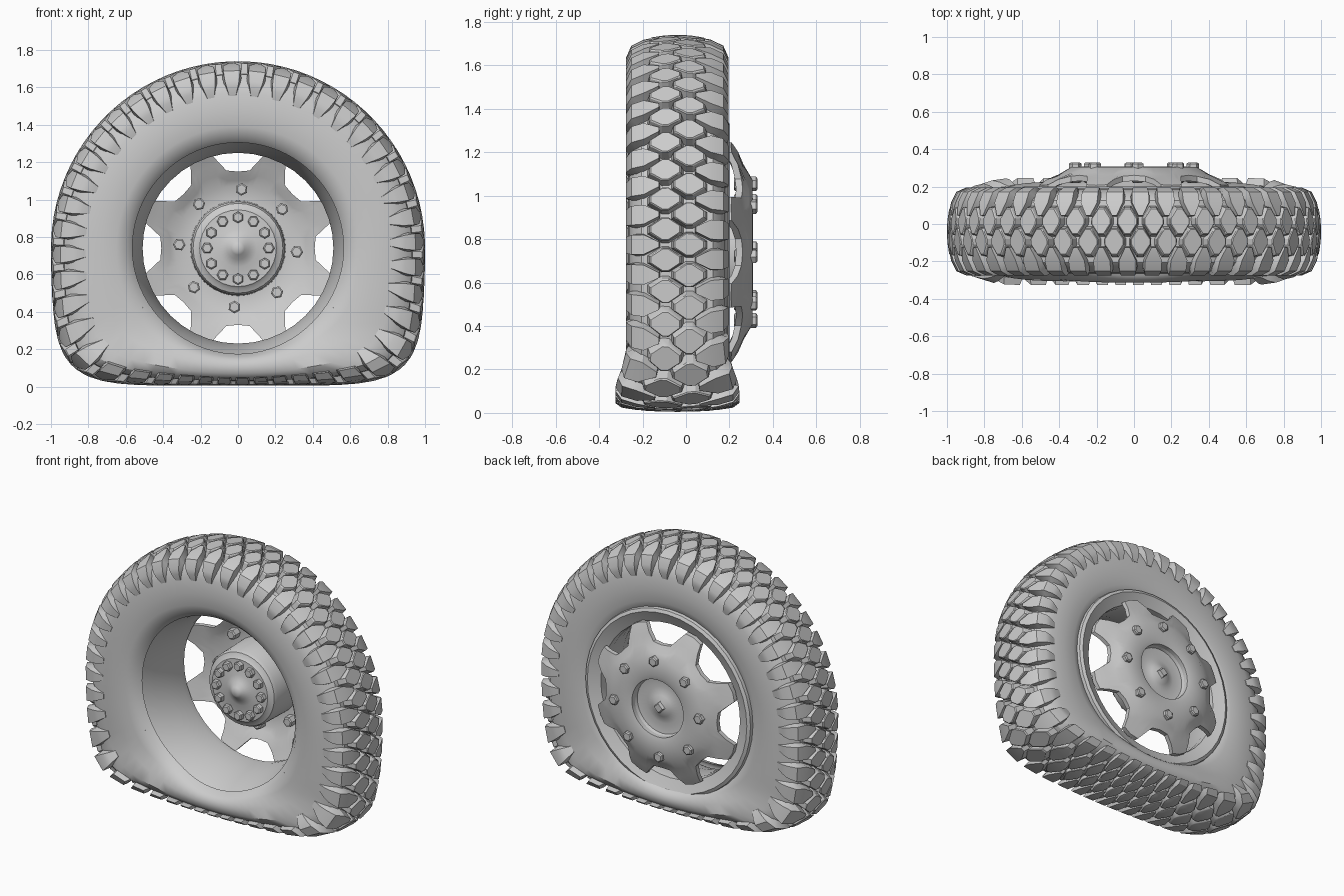
import bpy, bmesh
from math import sin, cos, pi, radians, hypot

if "Cube" in bpy.data.objects:
    bpy.data.objects.remove(bpy.data.objects["Cube"])

CZ, CY = 0.74, -0.04      # axle height, middle of the tyre width
BEAD = 0.57


def polar(a, r, y):
    return (r * cos(a), y, CZ + r * sin(a))


def flatten(p):
    """Deflate the tyre: squash below the rim, bulge sideways and along the axle."""
    x, y, z = p
    dz = z - CZ
    r = hypot(x, dz)
    if dz >= 0 or r < 1e-6:
        return p
    c, s = x / r, dz / r
    limit = (abs(c) ** 6 + (abs(s) / 0.735) ** 6) ** (-1 / 6)
    if r > BEAD:
        r = BEAD + (r - BEAD) * (limit - BEAD) / (1 - BEAD)
    x, dz = r * c, r * s
    t = -dz / 0.735
    x *= 1 - 0.05 * t * t
    w = max(0, min(1, (t - 0.62) / 0.25))
    y = CY + (y - CY) * (1 + 0.21 * w * w * (3 - 2 * w))
    return (x, y, CZ + dz)


def finish(bm, name, angle=35):
    bmesh.ops.recalc_face_normals(bm, faces=bm.faces)
    me = bpy.data.meshes.new(name)
    bm.to_mesh(me)
    bm.free()
    me.shade_smooth()
    me.set_sharp_from_angle(angle=radians(angle))
    ob = bpy.data.objects.new(name, me)
    bpy.context.collection.objects.link(ob)
    return ob


def skin(bm, loops, closed=True):
    """Bridge successive loops of points with quads; returns the vertex loops."""
    vs = [[bm.verts.new(p) for p in lp] for lp in loops]
    n = len(vs[0])
    for a, b in zip(vs, vs[1:]):
        for i in range(n if closed else n - 1):
            j = (i + 1) % n
            bm.faces.new((a[i], a[j], b[j], b[i]))
    return vs


def lathe(name, profile, n, warp=lambda p: p, angle=35, caps=False):
    bm = bmesh.new()
    vs = skin(bm, [[warp(polar(2 * pi * i / n, r, y)) for i in range(n)]
                   for y, r in profile])
    if caps:
        bm.faces.new(vs[0])
        bm.faces.new(vs[-1])
    return finish(bm, name, angle)


def bolts(name, count, ring, r, y0, y1, phase):
    bm = bmesh.new()
    for k in range(count):
        a = phase + 2 * pi * k / count
        cx, cz = ring * cos(a), CZ + ring * sin(a)
        d = 0.006
        prof = [(y0, r * 0.75), (y0 + d, r), (y1 - d, r), (y1, r * 0.75)]
        vs = skin(bm, [[(cx + q * cos(a + pi * i / 3), y, cz + q * sin(a + pi * i / 3))
                        for i in range(6)] for y, q in prof])
        bm.faces.new(vs[0])
        bm.faces.new(vs[-1])
    return finish(bm, name, 25)


# tyre carcass
half = [(0.165, 0.565), (0.205, 0.6), (0.22, 0.65), (0.226, 0.73), (0.22, 0.83),
        (0.2, 0.895), (0.165, 0.93)]
lathe("tyre_body", [(CY - v, r) for v, r in half] + [(CY, 0.95)] +
      [(CY + v, r) for v, r in reversed(half)], 80, flatten)

# tread: two rows of diamond blocks and two rows of shoulder lugs
N = 44
PITCH = 2 * pi / N
diamond = [(0.06, -0.016), (0.06, 0.016), (0.018, 0.08), (-0.018, 0.08),
           (-0.06, 0.016), (-0.06, -0.016), (-0.018, -0.08), (0.018, -0.08)]
shoulder = [(0.085, 0.992, 0.08, 0.93, 0.012), (0.155, 0.978, 0.155, 0.92, 0.046),
            (0.212, 0.95, 0.185, 0.905, 0.047), (0.236, 0.895, 0.205, 0.885, 0.042),
            (0.236, 0.86, 0.2, 0.86, 0.034), (0.225, 0.815, 0.2, 0.815, 0.022)]
bm = bmesh.new()
for k in range(N):
    for side in (-1, 1):
        ph = 0.25 * side
        a0 = (k + ph) * PITCH
        loops = []
        for scale, depth in ((1.05, 0.06), (0.9, 0.005), (0.82, 0.0)):
            loop = []
            for u, v in diamond:
                w = side * 0.055 + v * scale
                loop.append(flatten(polar(a0 + u * scale, 1 - 0.8 * w * w - depth, CY + w)))
            loops.append(loop)
        vs = skin(bm, loops)
        bm.faces.new(vs[-1])
        a1 = (k - ph) * PITCH
        # lugs under the squashed part stay off the bulging sidewall
        sections = shoulder[:4] if sin(a1) < -0.64 else shoulder
        loops = []
        for vt, rt, vb, rb, h in sections:
            loops.append([flatten(polar(a1 + e, r, CY + side * v)) for e, r, v in
                          ((-h * 1.2, rb, vb), (-h, rt, vt), (h, rt, vt), (h * 1.2, rb, vb))])
        vs = skin(bm, loops)
        bm.faces.new(vs[0])
        bm.faces.new(vs[-1])
finish(bm, "tread_blocks", 30)

# rim barrel with a flange at each end
lathe("rim", [(-0.2, 0.62), (-0.235, 0.618), (-0.242, 0.602), (-0.22, 0.59), (-0.17, 0.57),
              (-0.1, 0.545), (0.0, 0.525), (0.12, 0.51), (0.165, 0.515), (0.185, 0.56),
              (0.2, 0.59), (0.19, 0.61), (0.16, 0.615)], 40)

# dished wheel disc with eight open notches
outline = [(-22.5, 0.53), (-16, 0.525), (-13, 0.475), (-8.5, 0.42), (0, 0.41),
           (8.5, 0.42), (13, 0.475), (16, 0.525)]
dish = [(0.19, 0.3), (0.22, 0.308), (0.335, 0.305), (0.42, 0.255), (0.49, 0.235), (0.54, 0.2)]
RINGS = {0: 0.19, 0.1: 0.22, 0.42: 0.335}


def dish_y(r):
    for (r0, y0), (r1, y1) in zip(dish, dish[1:]):
        if r <= r1:
            return y0 + (y1 - y0) * (r - r0) / (r1 - r0)
    return dish[-1][1]


front, back = [], []
for f in (0, 0.1, 0.42, 0.62, 0.8, 1.0):
    ring = []
    for k in range(8):
        for deg, rm in outline:
            r = RINGS.get(f, 0.335 + (rm - 0.335) * (f - 0.42) / 0.58)
            ring.append((radians(90 + 45 * k + deg), r))
    back.append([polar(a, r, dish_y(r)) for a, r in ring])
    front.append([polar(a, r, dish_y(r) - 0.03) for a, r in ring])
bm = bmesh.new()
skin(bm, back + front[::-1] + back[:1])
bmesh.ops.remove_doubles(bm, verts=bm.verts, dist=1e-5)
finish(bm, "wheel_disc")

# hub: drum to the front, recess with a boss at the back
lathe("hub", [(-0.03, 0.02), (-0.02, 0.035), (0.0, 0.06), (0.02, 0.1), (0.02, 0.205),
              (0.03, 0.215), (0.04, 0.24), (0.06, 0.25), (0.285, 0.255), (0.295, 0.2),
              (0.25, 0.185), (0.24, 0.12), (0.255, 0.07), (0.275, 0.035)], 32, caps=True)
lathe("hub_centre_stud", [(0.26, 0.045), (0.295, 0.03)], 4, angle=20, caps=True)

# fasteners
bolts("wheel_bolts", 8, 0.315, 0.034, 0.22, 0.328, radians(86.5))
bolts("hub_bolts", 12, 0.165, 0.031, -0.012, 0.03, radians(90))
